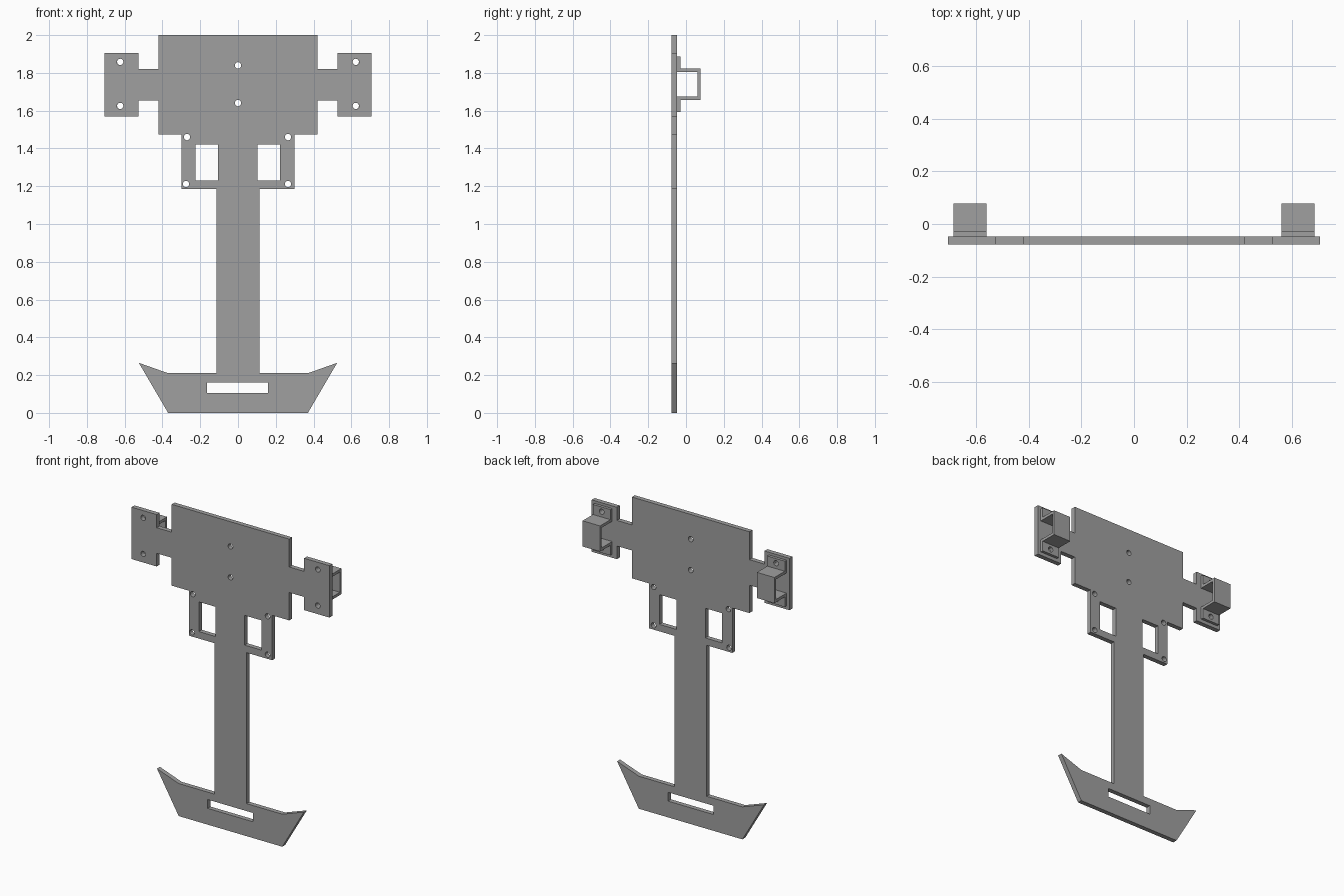
import bpy
from math import cos, sin, pi
from mathutils import Matrix

cube = bpy.data.objects.get("Cube")
if cube:
    bpy.data.objects.remove(cube)

grey = bpy.data.materials.new("plain_grey")
grey.use_nodes = True
colour = (0.35, 0.35, 0.35, 1)
grey.diffuse_color = colour
grey.node_tree.nodes["Principled BSDF"].inputs["Base Color"].default_value = colour

# Local axes of a flat profile: facing front, or facing sideways
FRONT = Matrix(((1, 0, 0), (0, 0, -1), (0, 1, 0))).to_4x4()
SIDE = Matrix(((0, 0, 1), (1, 0, 0), (0, 1, 0))).to_4x4()


def rect(x0, x1, z0, z1):
    return [(x0, z0), (x1, z0), (x1, z1), (x0, z1)]


def hole(x, z, r=0.017, sides=16):
    return [(x + r * cos(2 * pi * i / sides), z + r * sin(2 * pi * i / sides))
            for i in range(sides)]


def sheet(name, loops, axes, centre, thickness):
    """Extrude an outline with cut-outs into a flat solid mesh."""
    curve = bpy.data.curves.new(name + "_outline", "CURVE")
    curve.dimensions = "2D"
    curve.fill_mode = "BOTH"
    curve.extrude = thickness / 2
    for loop in loops:
        spline = curve.splines.new("POLY")
        spline.points.add(len(loop) - 1)
        for point, (u, v) in zip(spline.points, loop):
            point.co = (u, v, 0, 1)
        spline.use_cyclic_u = True
    temp = bpy.data.objects.new(name + "_outline", curve)
    bpy.context.scene.collection.objects.link(temp)
    bpy.context.view_layer.update()
    graph = bpy.context.evaluated_depsgraph_get()
    mesh = bpy.data.meshes.new_from_object(temp.evaluated_get(graph))
    bpy.data.objects.remove(temp)
    mesh.transform(Matrix.Translation(centre) @ axes)
    mesh.materials.clear()
    mesh.materials.append(grey)
    mesh.shade_flat()
    obj = bpy.data.objects.new(name, mesh)
    bpy.context.scene.collection.objects.link(obj)
    return obj


# Main plate: foot, stem, window panel, side wings and body in one outline
half = [(0.37, 0), (0.525, 0.265), (0.37, 0.21), (0.115, 0.21),
        (0.115, 1.185), (0.298, 1.185), (0.298, 1.475), (0.42, 1.475),
        (0.42, 1.655), (0.527, 1.655), (0.527, 1.57), (0.707, 1.57),
        (0.707, 1.905), (0.527, 1.905), (0.527, 1.82), (0.42, 1.82),
        (0.42, 2)]
outline = half + [(-x, z) for x, z in reversed(half)]
cutouts = [rect(-0.163, 0.16, 0.105, 0.162),
           rect(-0.226, -0.106, 1.23, 1.422), rect(0.102, 0.223, 1.23, 1.422),
           hole(0, 1.84), hole(0, 1.64),
           hole(-0.27, 1.46), hole(-0.275, 1.212)]
cutouts += [hole(0.265, z) for z in (1.46, 1.212)]
cutouts += [hole(x, z) for x in (-0.624, 0.624) for z in (1.625, 1.858)]
sheet("main_plate", [outline] + cutouts, FRONT, (0, -0.062, 0), 0.03)

# Bracket behind each wing: a square channel with two drilled tabs
channel = [(-0.047, 1.657), (0.077, 1.657), (0.077, 1.823), (-0.047, 1.823),
           (-0.047, 1.805), (0.061, 1.805), (0.061, 1.675), (-0.047, 1.675)]
for side, x in (("left", 0.623), ("right", -0.623)):
    sheet(side + "_bracket_channel", [channel], SIDE, (x, 0, 0), 0.125)
    for tab, z0, z1, zh in (("lower", 1.592, 1.657, 1.625),
                            ("upper", 1.823, 1.888, 1.858)):
        sheet(f"{side}_bracket_{tab}_tab",
              [rect(x - 0.0625, x + 0.0625, z0, z1), hole(x, zh)],
              FRONT, (0, -0.038, 0), 0.018)
